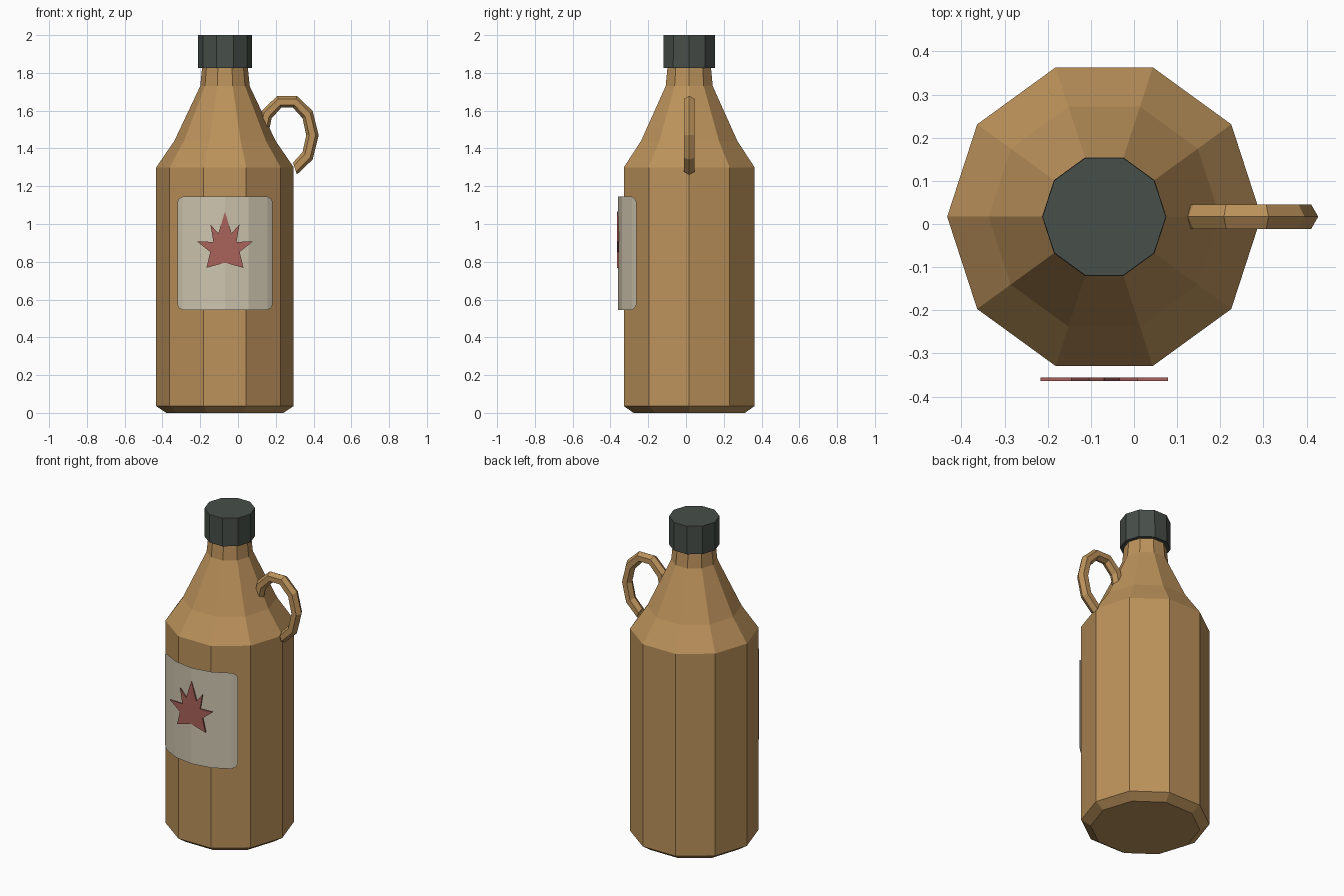
import bpy, math

if "Cube" in bpy.data.objects:
    bpy.data.objects.remove(bpy.data.objects["Cube"])

CX, CY = -0.069, 0.017   # bottle axis
SIDES = 10


def material(name, rgb):
    m = bpy.data.materials.new(name)
    lin = [((c / 255 + 0.055) / 1.055) ** 2.4 for c in rgb]
    m.diffuse_color = (*lin, 1)
    m.use_nodes = True
    m.node_tree.nodes["Principled BSDF"].inputs["Base Color"].default_value = m.diffuse_color
    return m


BROWN = material("brown glass", (188, 146, 91))
DARK = material("dark cap", (71, 78, 73))
CREAM = material("cream paper", (206, 197, 175))
RED = material("dusty red", (170, 98, 91))


def make(name, verts, faces, mat):
    me = bpy.data.meshes.new(name)
    me.from_pydata(verts, [], faces)
    me.materials.append(mat)
    me.update()
    ob = bpy.data.objects.new(name, me)
    bpy.context.collection.objects.link(ob)
    return ob


def bridge(rows, n):
    """Quads between successive closed rings of n points."""
    return [(r * n + i, r * n + (i + 1) % n, (r + 1) * n + (i + 1) % n, (r + 1) * n + i)
            for r in range(rows - 1) for i in range(n)]


def lathe(name, profile, mat):
    """Ten-sided turned shape with closed ends; profile is (radius, z) upward."""
    n, rows = SIDES, len(profile)
    verts = [(CX + r * math.cos(math.tau * i / n), CY + r * math.sin(math.tau * i / n), z)
             for r, z in profile for i in range(n)]
    faces = bridge(rows, n)
    faces += [tuple(reversed(range(n))), tuple(range((rows - 1) * n, rows * n))]
    return make(name, verts, faces, mat)


# Bottle body and screw cap
lathe("bottle", [(0.31, 0), (0.364, 0.036), (0.364, 1.30), (0.268, 1.44),
                 (0.131, 1.73), (0.12, 1.84)], BROWN)
lathe("cap", [(0.144, 1.825), (0.143, 2.0)], DARK)

# Loop handle: six-sided tube along an elliptical arc, ends meeting the bottle
HX, HZ, A, B, R = 0.26, 1.47, 0.134, 0.186, 0.033
verts = []
for step in range(8):
    t = math.radians(-72 + 36 * step)
    c, s = math.cos(t), math.sin(t)
    for k in range(6):
        a = math.tau * k / 6
        d = R * math.cos(a)
        verts.append((HX + (A + d) * c, CY - R * math.sin(a), HZ + (B + d) * s))
faces = bridge(8, 6) + [tuple(reversed(range(6))), tuple(range(42, 48))]
make("handle", verts, faces, BROWN)

# Paper label: thin sheet curved around the front, with rounded corners
LR, LZ = 0.377, 0.845
columns = [(0.2525, 0.272), (0.243, 0.29), (0.224, 0.30), (0.125, 0.30)]
columns = [(-x, h) for x, h in columns] + [(0, 0.30)] + columns[::-1]
verts = []
for x, h in columns:
    y = CY - math.sqrt(LR ** 2 - x ** 2)
    verts += [(CX + x, y, LZ - h), (CX + x, y, LZ + h)]
faces = [(2 * i, 2 * i + 2, 2 * i + 3, 2 * i + 1) for i in range(len(columns) - 1)]
make("label", verts, faces, CREAM)

# Leaf emblem: thin mirrored plate on the label
half = [(0, 1.065), (0.035, 0.95), (0.077, 0.998), (0.061, 0.905), (0.148, 0.908),
        (0.078, 0.852), (0.098, 0.768), (0, 0.795)]
outline = [(-x, z) for x, z in half] + half[-2:0:-1]
n = len(outline)
verts = [(CX + x, y, z) for y in (-0.364, -0.356) for x, z in outline]
faces = [tuple(range(n)), tuple(reversed(range(n, 2 * n)))]
faces += [(i, n + i, n + (i + 1) % n, (i + 1) % n) for i in range(n)]
make("leaf_emblem", verts, faces, RED)
